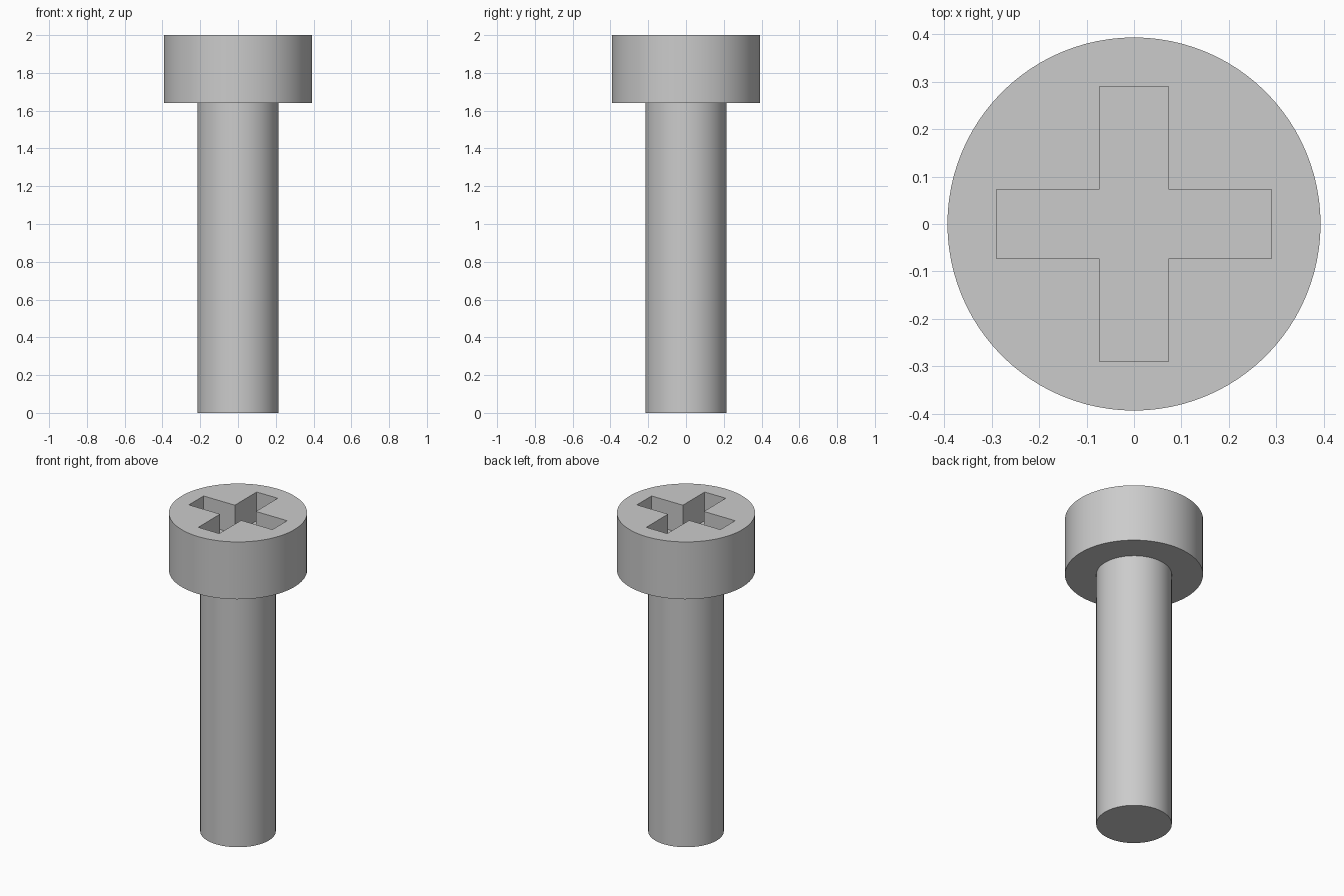
import bpy
import bmesh
import math
from mathutils import Matrix

cube = bpy.data.objects.get("Cube")
if cube:
    bpy.data.objects.remove(cube, do_unlink=True)

HEIGHT = 2.0
HEAD_BOTTOM = 1.64
HEAD_RADIUS = 0.393
SHAFT_RADIUS = 0.215
SLOT_WIDTH = 0.146
SLOT_LENGTH = 0.58
SLOT_DEPTH = 0.18

steel = bpy.data.materials.new("grey_steel")
steel.use_nodes = True
steel.diffuse_color = (0.6, 0.6, 0.6, 1)
steel.node_tree.nodes["Principled BSDF"].inputs["Base Color"].default_value = steel.diffuse_color


def add_object(name, bm):
    mesh = bpy.data.meshes.new(name)
    bm.to_mesh(mesh)
    bm.free()
    mesh.materials.append(steel)
    obj = bpy.data.objects.new(name, mesh)
    bpy.context.collection.objects.link(obj)
    return obj


def cylinder(name, radius, bottom, top):
    bm = bmesh.new()
    bmesh.ops.create_cone(bm, cap_ends=True, segments=96, radius1=radius,
                          radius2=radius, depth=top - bottom,
                          matrix=Matrix.Translation((0, 0, (bottom + top) / 2)))
    return add_object(name, bm)


def activate(obj):
    bpy.ops.object.select_all(action='DESELECT')
    obj.select_set(True)
    bpy.context.view_layer.objects.active = obj


# Shaft and head
shaft = cylinder("shaft", SHAFT_RADIUS, 0, HEAD_BOTTOM)
head = cylinder("head", HEAD_RADIUS, HEAD_BOTTOM, HEIGHT)

# Cross-shaped recess: one outline, four turned arms
bm = bmesh.new()
w, r = SLOT_WIDTH / 2, SLOT_LENGTH / 2
outline = []
for turn in range(4):
    rotation = Matrix.Rotation(turn * math.pi / 2, 3, 'Z')
    for x, y in ((r, -w), (r, w), (w, w)):
        point = rotation @ Matrix.Translation((x, y, 0)).translation
        point.z = HEIGHT - SLOT_DEPTH
        outline.append(bm.verts.new(point))
floor = bm.faces.new(outline)
walls = bmesh.ops.extrude_face_region(bm, geom=[floor], use_keep_orig=True)
raised = [v for v in walls["geom"] if isinstance(v, bmesh.types.BMVert)]
bmesh.ops.translate(bm, verts=raised, vec=(0, 0, SLOT_DEPTH * 2))
bmesh.ops.recalc_face_normals(bm, faces=bm.faces)
cutter = add_object("cross_cutter", bm)
cutter.hide_render = True

activate(head)
cut = head.modifiers.new("cross_recess", 'BOOLEAN')
cut.operation = 'DIFFERENCE'
cut.solver = 'EXACT'
cut.object = cutter
bpy.ops.object.modifier_apply(modifier=cut.name)
bpy.data.objects.remove(cutter, do_unlink=True)

# Smooth round sides, crisp edges
for part in (shaft, head):
    activate(part)
    bpy.ops.object.shade_smooth_by_angle(angle=math.radians(30))
